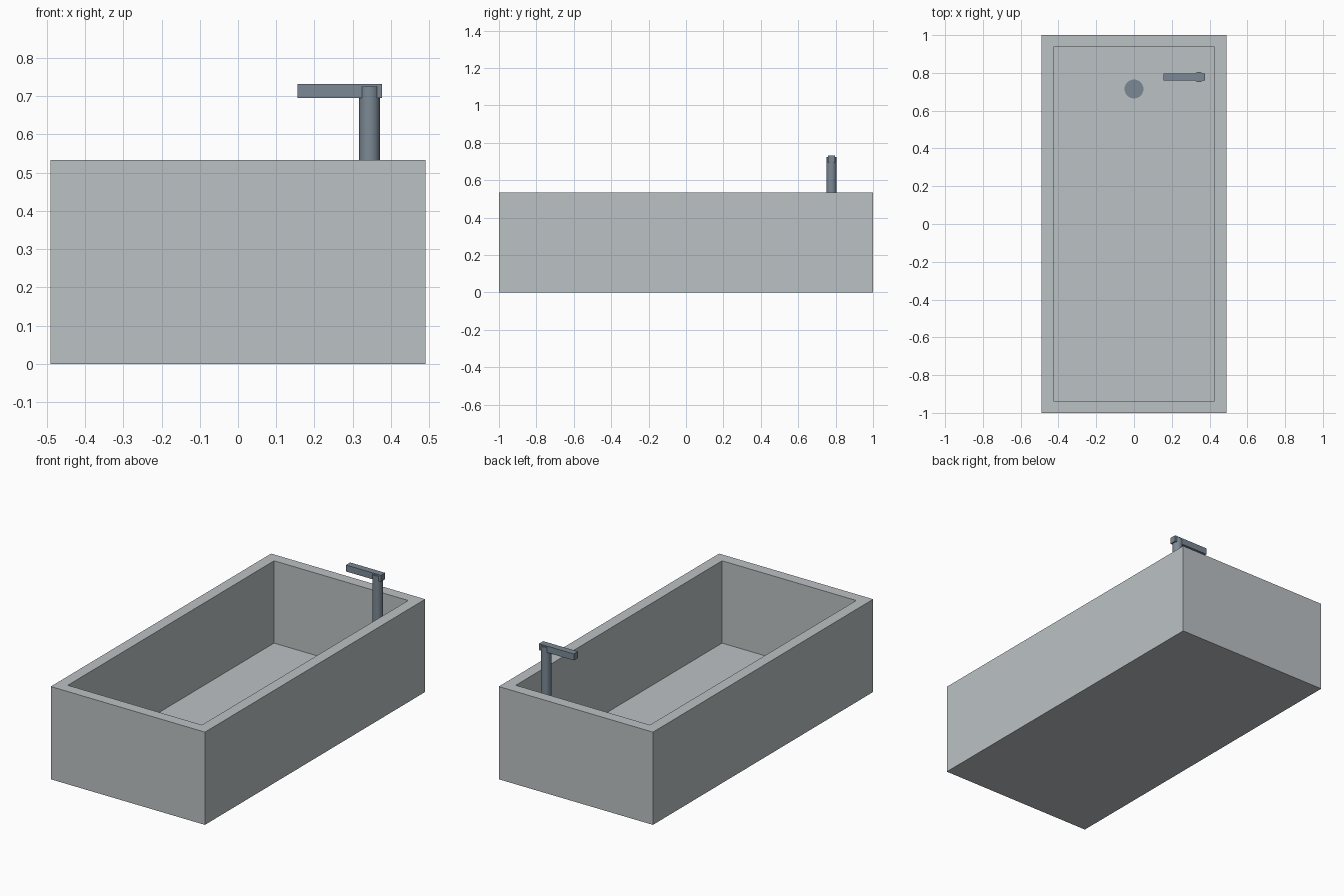
import bpy
import bmesh

if "Cube" in bpy.data.objects:
    bpy.data.objects.remove(bpy.data.objects["Cube"])


def material(name, rgb):
    m = bpy.data.materials.new(name)
    m.diffuse_color = (*rgb, 1)
    m.use_nodes = True
    m.node_tree.nodes["Principled BSDF"].inputs["Base Color"].default_value = m.diffuse_color
    return m


STONE = material("pale grey stone", (0.50, 0.535, 0.55))
METAL = material("blue grey metal", (0.20, 0.25, 0.30))


def finish(obj, name, mat):
    obj.name = name
    obj.data.materials.append(mat)
    return obj


def box(name, lo, hi, mat):
    bpy.ops.mesh.primitive_cube_add(size=1, location=[(a + b) / 2 for a, b in zip(lo, hi)])
    obj = bpy.context.object
    obj.scale = [b - a for a, b in zip(lo, hi)]
    bpy.ops.object.transform_apply(location=False, rotation=False, scale=True)
    return finish(obj, name, mat)


def cylinder(name, x, y, z0, z1, radius, mat):
    bpy.ops.mesh.primitive_cylinder_add(vertices=32, radius=radius, depth=z1 - z0,
                                        location=(x, y, (z0 + z1) / 2))
    bpy.ops.object.shade_smooth_by_angle()
    return finish(bpy.context.object, name, mat)


FLOOR = 0.06

# Tub: a block whose top face is inset for the rim and sunk to the floor
tub = box("tub", (-0.49, -1, 0), (0.49, 1, 0.533), STONE)
bm = bmesh.new()
bm.from_mesh(tub.data)
top = max(bm.faces, key=lambda f: f.calc_center_median().z)
bmesh.ops.inset_region(bm, faces=[top], thickness=0.09)
basin = bmesh.ops.extrude_discrete_faces(bm, faces=[top])["faces"][0]
for v in basin.verts:
    v.co.z -= 0.533 - FLOOR
bm.to_mesh(tub.data)
bm.free()

# Drain disc on the basin floor
cylinder("drain", 0, 0.715, FLOOR - 0.002, FLOOR + 0.003, 0.05, METAL)

# Tap: round post with a flat spout
cylinder("tap_post", 0.344, 0.778, FLOOR, 0.725, 0.027, METAL)
box("tap_spout", (0.155, 0.759, 0.695), (0.377, 0.797, 0.732), METAL)
